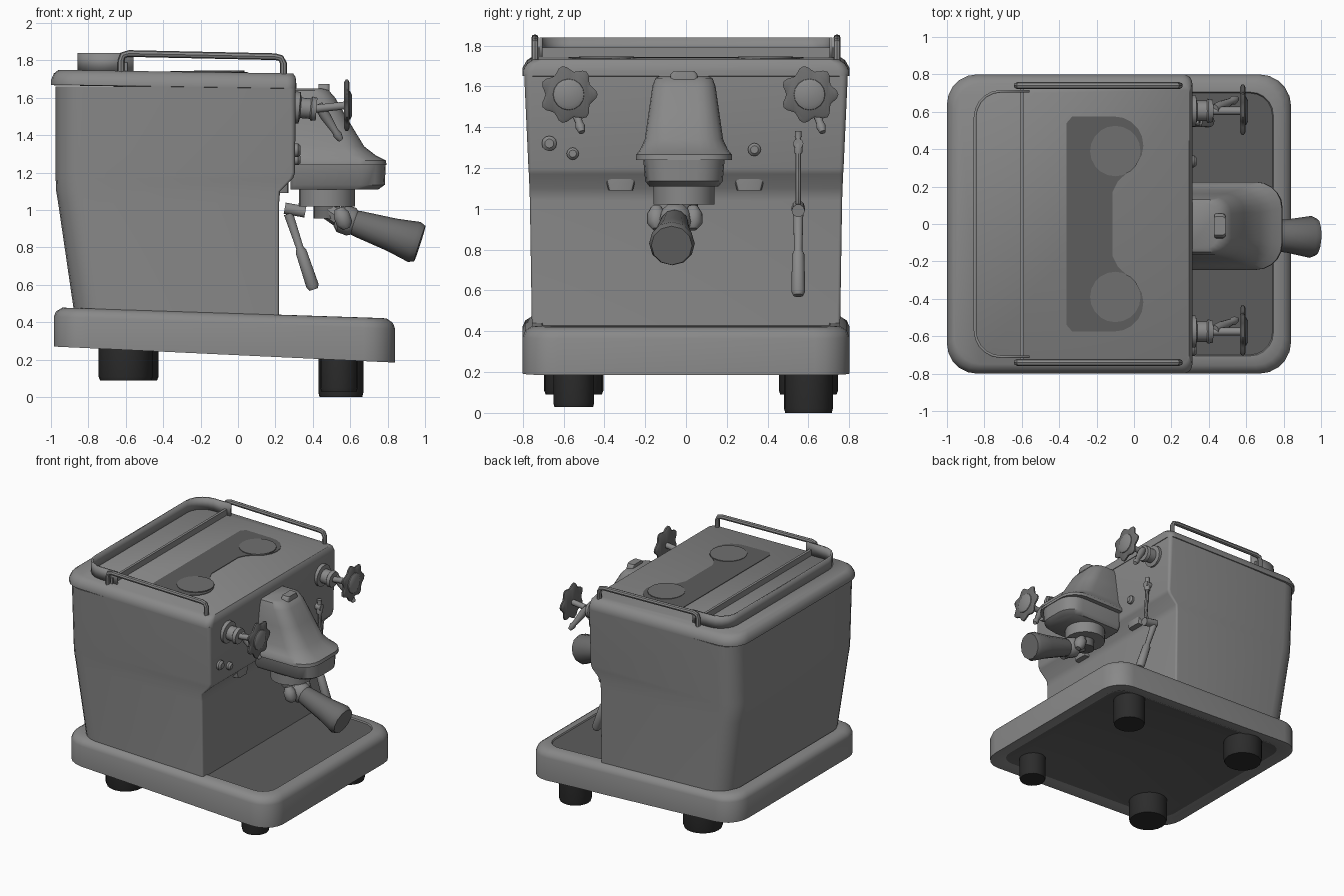
import bpy, bmesh, math
from mathutils import Vector

cube = bpy.data.objects.get("Cube")
if cube:
    bpy.data.objects.remove(cube)


def material(name, v):
    m = bpy.data.materials.new(name)
    m.use_nodes = True
    m.diffuse_color = (v, v, v, 1)
    m.node_tree.nodes["Principled BSDF"].inputs["Base Color"].default_value = (v, v, v, 1)
    return m


STEEL = material("steel grey", 0.25)
DARK = material("dark tray grey", 0.11)
WARM = material("warmer grey", 0.16)
GRIP = material("grip grey", 0.15)
RUBBER = material("rubber black", 0.025)


def finish(name, bm, mats, angle=40):
    bmesh.ops.recalc_face_normals(bm, faces=bm.faces)
    mesh = bpy.data.meshes.new(name)
    bm.to_mesh(mesh)
    bm.free()
    for m in mats:
        mesh.materials.append(m)
    ob = bpy.data.objects.new(name, mesh)
    bpy.context.collection.objects.link(ob)
    bpy.ops.object.select_all(action='DESELECT')
    ob.select_set(True)
    bpy.context.view_layer.objects.active = ob
    bpy.ops.object.shade_smooth_by_angle(angle=math.radians(angle))
    return ob


def loft(name, rings, mat, caps=None, angle=40):
    """Skin a stack of equal-length rings; caps may take a second material."""
    bm = bmesh.new()
    rows = [[bm.verts.new(p) for p in r] for r in rings]
    n = len(rows[0])
    for a, b in zip(rows, rows[1:]):
        for i in range(n):
            bm.faces.new((a[i], a[(i + 1) % n], b[(i + 1) % n], b[i]))
    for r in (rows[0], rows[-1]):
        bm.faces.new(r).material_index = 1 if caps else 0
    return finish(name, bm, [mat] + ([caps] if caps else []), angle)


def ring(x0, x1, hy, rb, rf, z, slope=0.0, yc=0.0, n=5):
    """Rounded rectangle with separate back and front corner radii."""
    pts = []
    corners = ((x1, -hy, rf, -90), (x1, hy, rf, 0), (x0, hy, rb, 90), (x0, -hy, rb, 180))
    for cx, cy, r, start in corners:
        ox = cx - math.copysign(r, cx - (x0 + x1) / 2)
        oy = cy - math.copysign(r, cy)
        for i in range(n + 1):
            a = math.radians(start + 90 * i / n)
            x = ox + r * math.cos(a)
            pts.append(Vector((x, yc + oy + r * math.sin(a), z + slope * x)))
    return pts


def turned(name, p0, p1, profile, mat, n=16, lobes=0):
    """Turn (position, radius) pairs around the axis from p0 to p1."""
    p0, axis = Vector(p0), Vector(p1) - Vector(p0)
    q = axis.to_track_quat('Z', 'Y')
    rings = []
    for t, r in profile:
        row = []
        for i in range(n):
            a = math.tau * i / n
            k = r * (1 + (0.11 * math.cos(lobes * a) if lobes else 0))
            row.append(p0 + axis * t + q @ Vector((k * math.cos(a), k * math.sin(a), 0)))
        rings.append(row)
    return loft(name, rings, mat)


def rod(name, p0, p1, r, mat, n=16):
    return turned(name, p0, p1, [(0, r), (1, r)], mat, n)


def tube(name, pts, r, mat):
    """Round bar along a path, with mitred rings at the bends."""
    pts = [Vector(p) for p in pts]
    rings = []
    for i, p in enumerate(pts):
        d = (pts[min(i + 1, len(pts) - 1)] - pts[max(i - 1, 0)]).normalized()
        u = d.cross(Vector((0, 1, 0))).normalized()
        v = d.cross(u)
        rings.append([p + r * (u * math.cos(math.tau * k / 8) + v * math.sin(math.tau * k / 8))
                      for k in range(8)])
    return loft(name, rings, mat)


def box(name, centre, size, mat):
    bm = bmesh.new()
    bmesh.ops.create_cube(bm, size=1)
    for v in bm.verts:
        v.co = Vector(c + s * k for c, s, k in zip(centre, size, v.co))
    return finish(name, bm, [mat])


# Tilted base with recessed drip deck and underside panel
def base_ring(inset, z, slope):
    return ring(-0.985 + inset, 0.84 - inset, 0.8 - inset, 0.17 - inset / 2, 0.17 - inset / 2, z, slope)


loft("base", [base_ring(0.1, 0.235, -0.047), base_ring(0.08, 0.226, -0.047),
              base_ring(0.0, 0.224, -0.047), base_ring(0.0, 0.395, -0.036),
              base_ring(0.012, 0.425, -0.034), base_ring(0.045, 0.447, -0.033),
              base_ring(0.095, 0.448, -0.033), base_ring(0.1, 0.438, -0.033)], STEEL, DARK)

# Feet
for name, x, y, r, z0, z1 in (("front_foot_a", 0.54, -0.55, 0.1, 0.03, 0.23),
                              ("front_foot_b", 0.55, 0.6, 0.12, 0.0, 0.23),
                              ("rear_foot_a", -0.6, -0.55, 0.145, 0.09, 0.28),
                              ("rear_foot_b", -0.57, 0.6, 0.145, 0.09, 0.28)):
    turned(name, (x, y, z0), (x, y, z1), [(0, r * 0.95), (0.1, r), (1, r)], RUBBER, 20)

# Body with flared back and overhanging front panel
loft("body", [ring(-0.87, 0.22, 0.755, 0.16, 0.015, 0.41),
              ring(-0.962, 0.22, 0.765, 0.15, 0.015, 1.04),
              ring(-0.972, 0.225, 0.767, 0.15, 0.015, 1.1),
              ring(-0.975, 0.295, 0.77, 0.15, 0.02, 1.17),
              ring(-0.975, 0.305, 0.772, 0.15, 0.02, 1.2),
              ring(-0.975, 0.308, 0.793, 0.15, 0.03, 1.66)], STEEL)

# Lid
loft("lid", [ring(-0.98, 0.3, 0.78, 0.15, 0.03, 1.652, -0.015),
             ring(-1.0, 0.312, 0.8, 0.16, 0.05, 1.655, -0.015),
             ring(-1.0, 0.312, 0.8, 0.16, 0.05, 1.68, -0.015),
             ring(-0.985, 0.308, 0.78, 0.15, 0.05, 1.715, -0.015),
             ring(-0.96, 0.295, 0.75, 0.14, 0.05, 1.735, -0.015)], STEEL)


def lid_z(x):
    return 1.735 - 0.015 * x


# Dark warming plate with two round pads
half = [(-0.36, 0.54), (-0.33, 0.575)]
for i in range(9):
    a = math.radians(90 - 145 * i / 8)
    half.append((-0.105 + 0.155 * math.cos(a), 0.42 + 0.155 * math.sin(a)))
half += [(-0.085, 0.23), (-0.115, 0.17)]
outline = half + [(x, -y) for x, y in reversed(half)]
loft("warming_plate", [[(x, y, lid_z(x) + h) for x, y in outline] for h in (-0.002, 0.004)], DARK)
for side, name in ((1, "pad_left"), (-1, "pad_right")):
    rod(name, (-0.1, side * 0.39, 1.73), (-0.1, side * 0.39, 1.746), 0.135, WARM, 20)

# Side rails, curved back guard and cross strip
for side, name in ((1, "rail_left"), (-1, "rail_right")):
    tube(name, [(x, side * 0.74, z) for x, z in
                ((-0.625, 1.73), (-0.625, 1.8), (-0.615, 1.828), (-0.585, 1.837),
                 (0.2, 1.82), (0.23, 1.812), (0.243, 1.785), (0.243, 1.72))], 0.018, STEEL)
path = ring(-0.85, 0.0, 0.71, 0.14, 0.01, 1.74)[12:]
path = [Vector((-0.56, 0.71, 1.74))] + path + [Vector((-0.56, -0.71, 1.74))]
bm = bmesh.new()
rows = [[bm.verts.new(p + Vector((0, 0, h))) for p in path] for h in (0, 0.1)]
for i in range(len(path) - 1):
    bm.faces.new((rows[0][i], rows[0][i + 1], rows[1][i + 1], rows[1][i]))
guard = finish("back_guard", bm, [STEEL])
wall = guard.modifiers.new("thickness", 'SOLIDIFY')
wall.thickness, wall.offset = 0.014, 0
box("cross_strip", (-0.6, 0, 1.765), (0.02, 1.46, 0.05), STEEL)

# Brew group: hood, collar and portafilter
hood = ((1.24, 0.795, 0.235, 0.14), (1.265, 0.79, 0.235, 0.14), (1.29, 0.74, 0.215, 0.13),
        (1.34, 0.675, 0.192, 0.12), (1.48, 0.59, 0.172, 0.1), (1.6, 0.52, 0.155, 0.09),
        (1.64, 0.485, 0.14, 0.08), (1.65, 0.45, 0.12, 0.07))
loft("group_hood", [ring(0.28, x, hy, 0.01, r, z, 0, -0.01) for z, x, hy, r in hood], STEEL)
loft("group_band", [ring(0.28, x, hy, 0.03, 0.13, z, 0, -0.01)
                    for z, x, hy in ((1.11, 0.75, 0.17), (1.135, 0.785, 0.19), (1.25, 0.79, 0.2))], STEEL)
loft("hood_cap", [ring(0.43, 0.49, hy, 0.01, 0.02, z, 0, -0.01)
                  for z, hy in ((1.62, 0.07), (1.66, 0.065), (1.675, 0.05))], STEEL)
rod("group_collar", (0.475, -0.01, 1.02), (0.475, -0.01, 1.13), 0.15, STEEL, 20)
rod("filter_basket", (0.475, -0.01, 0.955), (0.475, -0.01, 1.04), 0.07, GRIP)
tube("handle_neck", [(0.48, -0.03, 1.0), (0.53, -0.04, 0.965), (0.6, -0.05, 0.94)], 0.05, STEEL)
turned("handle_collar", (0.53, -0.05, 0.965), (0.625, -0.055, 0.93),
       [(0, 0.055), (0.25, 0.078), (0.8, 0.078), (1, 0.065)], STEEL, 12)
for y, name in ((-0.145, "ear_right"), (0.035, "ear_left")):
    turned(name, (0.54, y, 1.01), (0.58, y, 0.9), [(0, 0.025), (0.3, 0.045), (0.75, 0.045), (1, 0.02)], STEEL, 10)
turned("handle", (0.6, -0.055, 0.94), (0.972, -0.07, 0.82),
       [(0, 0.06), (0.1, 0.07), (0.6, 0.09), (0.92, 0.112), (1, 0.1)], GRIP, 12)

# Steam valves with scalloped knobs and levers
for y, name in ((-0.575, "right"), (0.605, "left")):
    turned("valve_" + name, (0.29, y, 1.55), (0.42, y, 1.54),
           [(0, 0.085), (0.3, 0.085), (0.35, 0.055), (0.75, 0.055), (0.8, 0.065), (1, 0.06)], STEEL)
    rod("stem_" + name, (0.4, y, 1.54), (0.58, y, 1.56), 0.022, STEEL, 10)
    turned("knob_" + name, (0.568, y, 1.56), (0.595, y, 1.56),
           [(0, 0.115), (0.3, 0.128), (0.7, 0.128), (1, 0.115)], GRIP, 42, 7)
    turned("knob_hub_" + name, (0.585, y, 1.56), (0.61, y, 1.56), [(0, 0.08), (0.6, 0.075), (1, 0.055)], STEEL)
    turned("lever_" + name, (0.43, y + 0.01, 1.56), (0.55, y + 0.065, 1.375),
           [(0, 0.025), (0.3, 0.028), (0.75, 0.018), (0.85, 0.024), (1, 0.015)], STEEL, 10)

# Panel buttons and brackets
for name, y, z, r in (("button_a", -0.67, 1.32, 0.037), ("button_b", -0.555, 1.27, 0.03),
                      ("button_c", 0.335, 1.29, 0.032)):
    turned(name, (0.29, y, z), (0.335, y, z), [(0, r), (0.7, r), (1, r * 0.6)], STEEL, 12)
for y, name in ((-0.32, "bracket_right"), (0.31, "bracket_left")):
    loft(name, [ring(0.2, 0.27, hy, 0.005, 0.02, z, 0, y, 2)
                for z, hy in ((1.09, 0.06), (1.13, 0.07), (1.157, 0.07))], STEEL)

# Steam wand
W = 0.55
turned("wand_joint", (0.33, W, 1.27), (0.33, W, 1.38), [(0, 0.02), (0.4, 0.024), (0.6, 0.014), (1, 0.018)], STEEL, 10)
rod("wand_mount", (0.28, W, 1.32), (0.35, W, 1.32), 0.025, STEEL, 10)
tube("wand_pipe", [(0.33, W, 1.3), (0.345, W, 1.06), (0.33, W, 1.01), (0.27, W, 0.99), (0.275, W, 0.95)], 0.014, STEEL)
rod("wand_pivot", (0.25, W, 1.01), (0.36, W, 0.99), 0.032, STEEL, 10)
turned("wand_grip", (0.27, W, 0.98), (0.405, W, 0.575),
       [(0, 0.025), (0.45, 0.02), (0.5, 0.03), (0.95, 0.034), (1, 0.024)], STEEL, 12)
